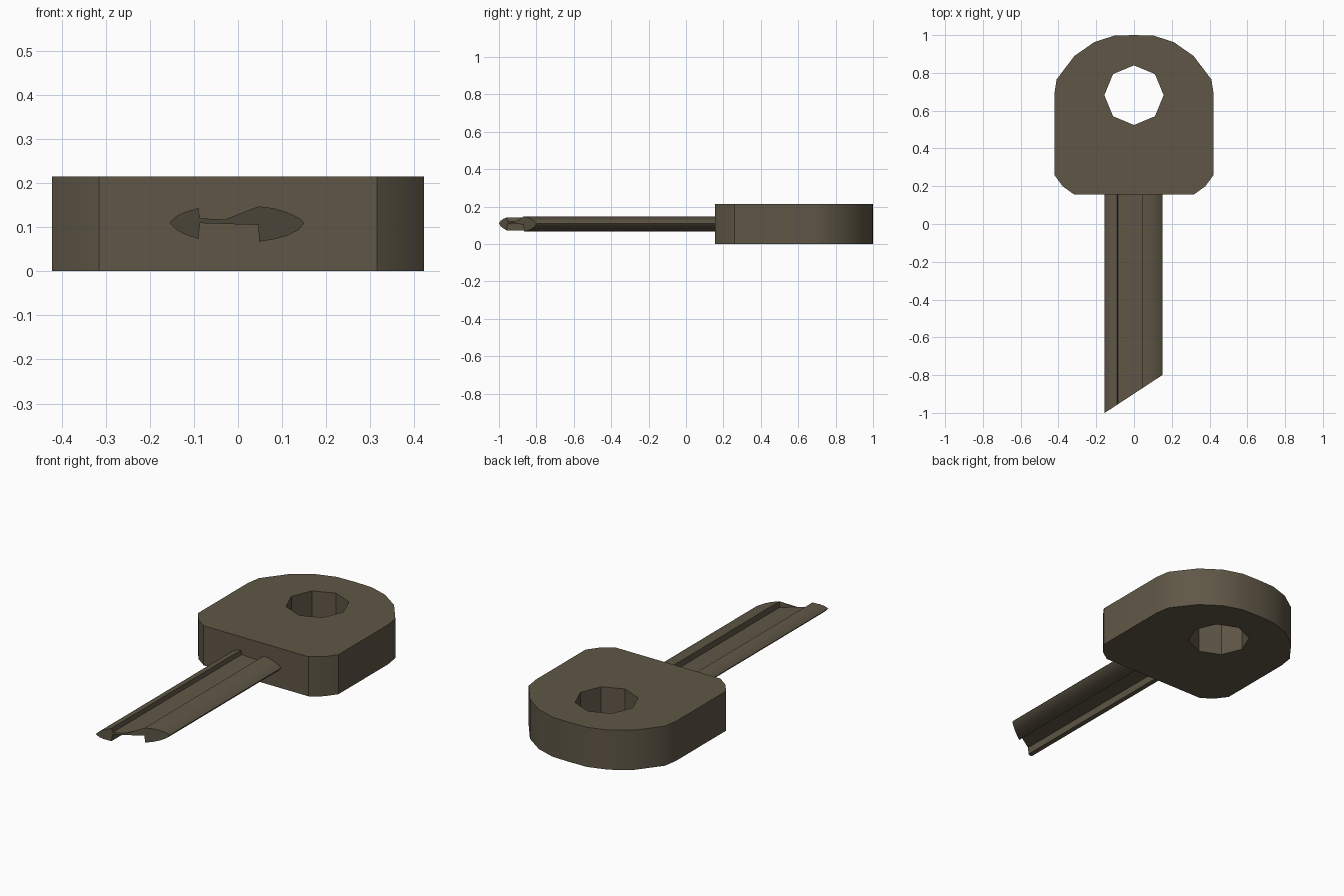
import bpy, bmesh, math
from mathutils import Vector

if "Cube" in bpy.data.objects:
    bpy.data.objects.remove(bpy.data.objects["Cube"])

mat = bpy.data.materials.new("aged_metal")
mat.diffuse_color = (0.115, 0.095, 0.062, 1)
mat.use_nodes = True
mat.node_tree.nodes["Principled BSDF"].inputs["Base Color"].default_value = mat.diffuse_color


def finish(bm, name):
    bmesh.ops.recalc_face_normals(bm, faces=bm.faces[:])
    mesh = bpy.data.meshes.new(name)
    bm.to_mesh(mesh)
    bm.free()
    ob = bpy.data.objects.new(name, mesh)
    bpy.context.collection.objects.link(ob)
    mesh.materials.append(mat)
    bpy.ops.object.select_all(action='DESELECT')
    ob.select_set(True)
    bpy.context.view_layer.objects.active = ob
    bpy.ops.object.shade_smooth_by_angle(angle=math.radians(32))
    return ob


def add_loop(bm, pts):
    vs = [bm.verts.new(p) for p in pts]
    return [bm.edges.new((vs[i], vs[(i + 1) % len(vs)])) for i in range(len(vs))]


# Head: rounded plate with an octagonal hole
half = [(0.315, 0.155), (0.378, 0.2), (0.422, 0.26), (0.422, 0.685), (0.41, 0.765),
        (0.315, 0.89), (0.21, 0.963), (0.105, 0.997)]
outline = half + [(0, 1.0)] + [(-x, y) for x, y in reversed(half)]
hole = [(0.157 * math.sin(k * math.pi / 4), 0.682 + 0.158 * math.cos(k * math.pi / 4))
        for k in range(8)]
bm = bmesh.new()
edges = []
for loop in (outline, hole):
    edges += add_loop(bm, [(x, y, 0) for x, y in loop])
bmesh.ops.triangle_fill(bm, edges=edges, use_beauty=True)
ext = bmesh.ops.extrude_face_region(bm, geom=bm.faces[:])
bmesh.ops.translate(bm, vec=Vector((0, 0, 0.215)),
                    verts=[g for g in ext["geom"] if isinstance(g, bmesh.types.BMVert)])
finish(bm, "key_head")

# Blade: two lobes joined by a thin web, cut off at a slant
section = [(-0.155, 0.11), (-0.14, 0.125), (-0.12, 0.134), (-0.09, 0.143),
           (-0.086, 0.12), (-0.03, 0.117), (0.046, 0.114),
           (0.046, 0.147), (0.08, 0.143), (0.11, 0.134), (0.138, 0.121), (0.15, 0.109),
           (0.138, 0.094), (0.11, 0.08), (0.08, 0.072), (0.048, 0.067),
           (0.046, 0.105), (-0.03, 0.107), (-0.086, 0.109),
           (-0.09, 0.073), (-0.12, 0.083), (-0.14, 0.094)]
bm = bmesh.new()
tip = [bm.verts.new((x, -1 + 0.656 * (x + 0.155), z)) for x, z in section]
root = [bm.verts.new((x, 0.17, z)) for x, z in section]
n = len(section)
for i in range(n):
    j = (i + 1) % n
    bm.faces.new((tip[i], tip[j], root[j], root[i]))
caps = [bm.faces.new(tip), bm.faces.new(root[::-1])]
bmesh.ops.triangulate(bm, faces=caps)
finish(bm, "key_blade")
